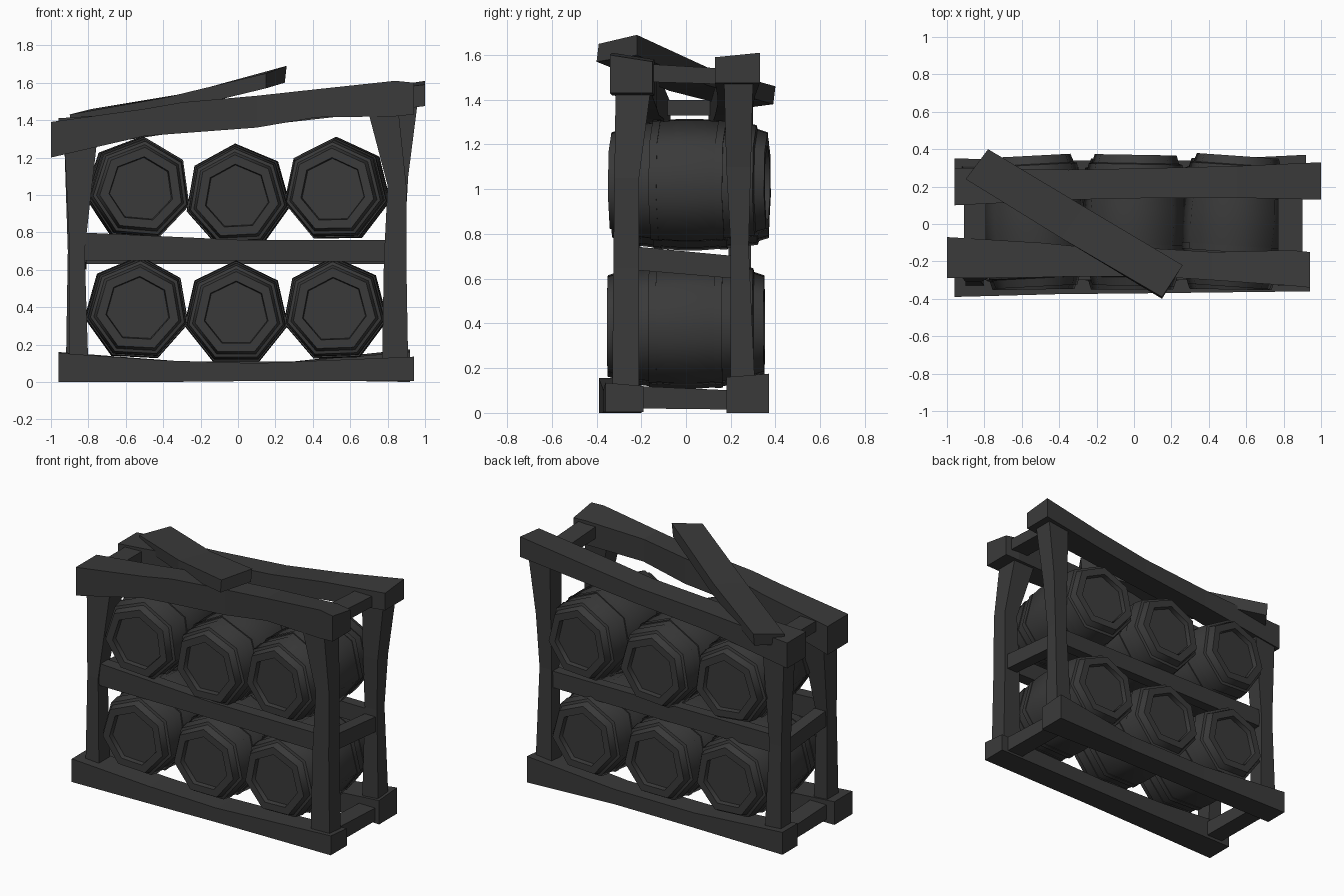
import bpy, bmesh
from math import sin, cos, pi, radians

if "Cube" in bpy.data.objects:
    bpy.data.objects.remove(bpy.data.objects["Cube"])

# dark charcoal used on every part
dark = bpy.data.materials.new('charcoal')
dark.diffuse_color = (.042, .042, .042, 1)
dark.use_nodes = True
dark.node_tree.nodes["Principled BSDF"].inputs["Base Color"].default_value = dark.diffuse_color


def make(name, verts, faces):
    me = bpy.data.meshes.new(name)
    bm = bmesh.new()
    vs = [bm.verts.new(v) for v in verts]
    for f in faces:
        bm.faces.new([vs[i] for i in f])
    bmesh.ops.recalc_face_normals(bm, faces=bm.faces)
    bm.to_mesh(me)
    bm.free()
    me.materials.append(dark)
    ob = bpy.data.objects.new(name, me)
    bpy.context.collection.objects.link(ob)
    return ob


def skin(name, rings):
    """Closed skin over a list of rings with equal point counts."""
    n = len(rings[0])
    verts = [p for r in rings for p in r]
    faces = [(i * n + j, i * n + (j + 1) % n, (i + 1) * n + (j + 1) % n, (i + 1) * n + j)
             for i in range(len(rings) - 1) for j in range(n)]
    faces += [tuple(range(n)), tuple(range(len(verts) - n, len(verts)))]
    return make(name, verts, faces)


def beam(name, axis, sections):
    """Section: position along axis, min/max on each remaining axis, optional tilt of the top edge."""
    rings = []
    for t, a0, a1, b0, b1, *tilt in sections:
        ring = []
        for a, b in ((a0, b0), (a1, b0), (a1, b1 + sum(tilt)), (a0, b1)):
            p = [a, b]
            p.insert('xyz'.index(axis), t)
            ring.append(p)
        rings.append(ring)
    return skin(name, rings)


# base beams
beam('base_beam_front', 'x', [(-.96, -.39, -.20, 0, .155), (-.4, -.375, -.20, 0, .115),
                              (.1, -.37, -.20, .005, .10), (.94, -.36, -.19, .005, .135, -.015)])
beam('base_beam_back', 'x', [(-.96, .19, .35, .01, .16), (-.3, .19, .34, .01, .11),
                             (.3, .19, .34, .01, .11), (.92, .18, .37, 0, .16, .015)])
# base cross bars
for side, x0, x1 in (('left', -.90, -.78), ('right', .77, .89)):
    beam('base_cross_bar_' + side, 'y', [(-.22, x0, x1, .02, .12), (.22, x0, x1, .015, .10)])

# corner posts
beam('post_front_left', 'z', [(.08, -.90, -.80, -.33, -.21), (.7, -.90, -.82, -.31, -.21),
                              (1.32, -.93, -.75, -.275, -.12)])
beam('post_front_right', 'z', [(.08, .77, .91, -.33, -.21), (.65, .78, .90, -.325, -.21),
                               (1.05, .80, .90, -.32, -.21), (1.43, .70, .86, -.315, -.16)])
beam('post_back_left', 'z', [(.08, -.92, -.80, .20, .31), (.7, -.91, -.82, .19, .29),
                             (1.32, -.93, -.77, .17, .29)])
beam('post_back_right', 'z', [(.08, .78, .90, .20, .31), (.75, .80, .89, .20, .28),
                              (1.1, .80, .91, .18, .29), (1.49, .80, .96, .17, .30)])

# middle rails
beam('middle_rail_front', 'x', [(-.86, -.30, -.22, .65, .80), (0, -.30, -.22, .65, .76),
                                (.82, -.30, -.22, .64, .76)])
beam('middle_rail_back', 'x', [(-.86, .20, .27, .63, .75), (.82, .20, .27, .63, .74)])
for side, x0, x1 in (('left', -.89, -.81), ('right', .80, .88)):
    beam('middle_side_rail_' + side, 'y', [(-.24, x0, x1, .64, .745), (.23, x0, x1, .60, .70)])

# sagging top beams
beam('top_beam_front', 'x', [(-1.0, -.29, -.07, 1.20, 1.39), (-.5, -.285, -.10, 1.315, 1.46),
                             (-.3, -.28, -.12, 1.33, 1.495), (.1, -.28, -.13, 1.36, 1.53),
                             (.42, -.30, -.15, 1.415, 1.565), (.84, -.33, -.14, 1.42, 1.61, -.03),
                             (.94, -.34, -.15, 1.43, 1.60, -.03)])
beam('top_beam_back', 'x', [(-.96, .10, .30, 1.24, 1.41), (-.35, .13, .29, 1.33, 1.45),
                            (.15, .14, .30, 1.375, 1.485), (.55, .14, .31, 1.42, 1.54),
                            (1.0, .13, .33, 1.475, 1.59, .02)])
# top cross bars
beam('top_cross_bar_left', 'y', [(-.12, -.91, -.79, 1.33, 1.40), (.15, -.91, -.79, 1.33, 1.40)])
beam('top_cross_bar_right', 'y', [(-.18, .77, .90, 1.48, 1.56), (.16, .77, .90, 1.47, 1.54)])

# loose bent plank lying across the top
skin('loose_plank', [[(-.78, .40, 1.46), (-.90, .24, 1.43), (-.89, .24, 1.36), (-.78, .39, 1.38)],
                     [(-.27, .095, 1.545), (-.39, -.075, 1.52), (-.39, -.075, 1.44), (-.27, .095, 1.465)],
                     [(.26, -.22, 1.69), (.15, -.39, 1.65), (.15, -.40, 1.57), (.25, -.22, 1.60)]])

# barrels: seven-sided profile (y, radius) with recessed heads and stepped hoops
half = [(-.32, .17), (-.35, .175), (-.35, .225), (-.305, .24), (-.30, .258),
        (-.225, .27), (-.225, .264), (-.165, .272), (-.165, .28), (-.13, .282),
        (-.13, .278), (-.05, .285)]
profile = half + [(-y, r) for y, r in reversed(half)]
barrels = [('lower_left', -.54, 0, .39, 3, 1), ('lower_middle', -.01, 0, .365, 0, 0),
           ('lower_right', .52, 0, .385, -2, -1), ('upper_left', -.535, .015, 1.03, 5, 3),
           ('upper_middle', 0, .02, .99, -3, -1), ('upper_right', .53, .015, 1.025, -1, -4)]
for name, x, y, z, spin, yaw in barrels:
    ob = skin('barrel_' + name,
              [[(r * sin(2 * pi * k / 7), py, r * cos(2 * pi * k / 7)) for k in range(7)]
               for py, r in profile])
    ob.location = (x, y, z)
    ob.rotation_euler = (0, radians(spin), radians(yaw))
    bpy.ops.object.select_all(action='DESELECT')
    ob.select_set(True)
    bpy.context.view_layer.objects.active = ob
    bpy.ops.object.shade_smooth_by_angle(angle=radians(55))
